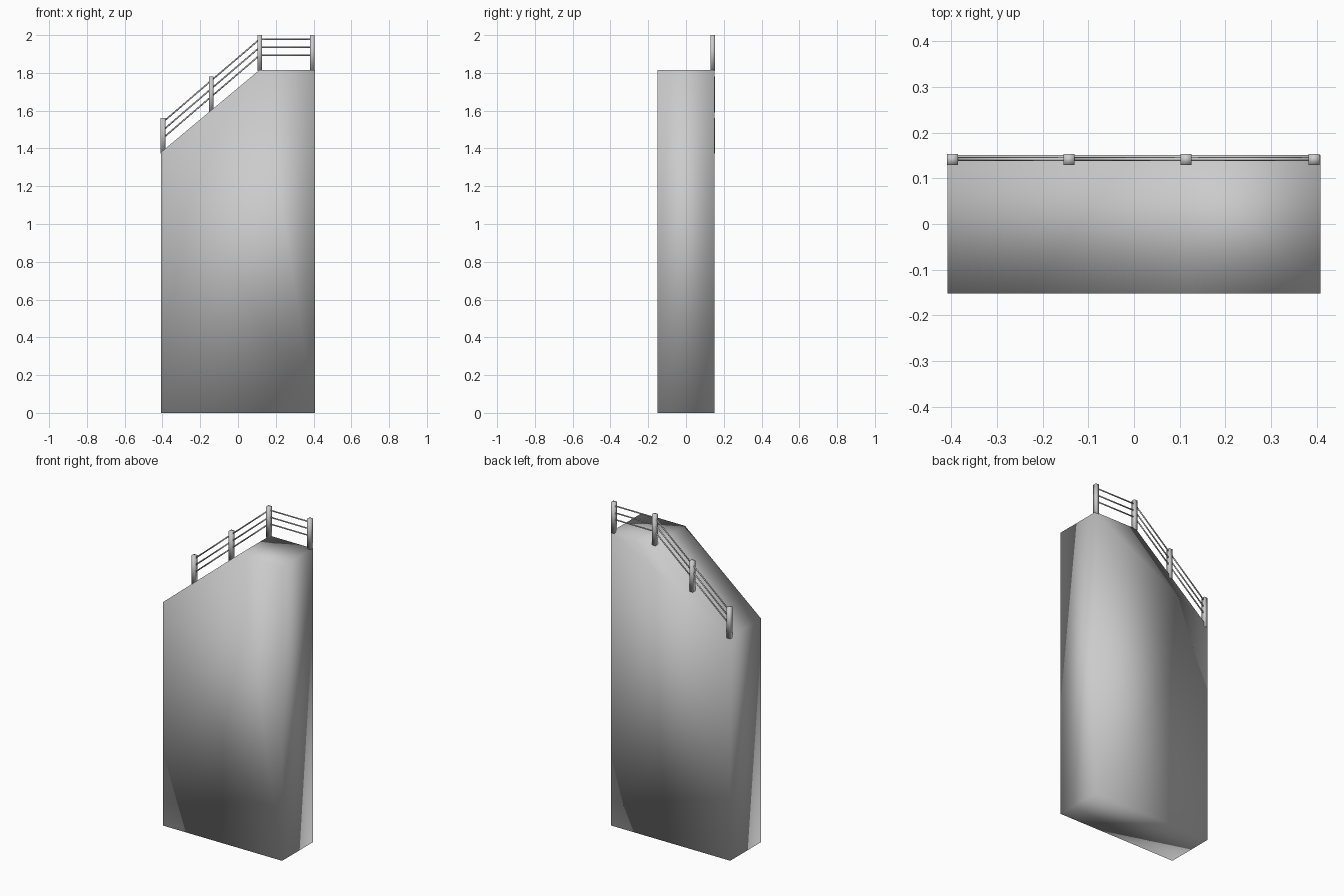
import bpy, bmesh
from mathutils import Vector

if "Cube" in bpy.data.objects:
    bpy.data.objects.remove(bpy.data.objects["Cube"])


def finish(bm, name):
    bmesh.ops.recalc_face_normals(bm, faces=bm.faces)
    mesh = bpy.data.meshes.new(name)
    bm.to_mesh(mesh)
    bm.free()
    obj = bpy.data.objects.new(name, mesh)
    bpy.context.collection.objects.link(obj)
    # The whole model is smooth shaded, even across its corners
    mesh.shade_smooth()
    return obj


def prism(name, profile, y0, y1):
    """Extrude an x-z profile along y."""
    bm = bmesh.new()
    face = bm.faces.new([bm.verts.new((x, y0, z)) for x, z in profile])
    ext = bmesh.ops.extrude_face_region(bm, geom=[face])["geom"]
    verts = [v for v in ext if isinstance(v, bmesh.types.BMVert)]
    bmesh.ops.translate(bm, verts=verts, vec=(0, y1 - y0, 0))
    return finish(bm, name)


def rod(name, a, b, radius):
    """Thin round bar between two points."""
    a, b = Vector(a), Vector(b)
    bm = bmesh.new()
    bmesh.ops.create_cone(bm, cap_ends=True, segments=8, radius1=radius,
                          radius2=radius, depth=(b - a).length)
    obj = finish(bm, name)
    obj.location = (a + b) / 2
    obj.rotation_euler = (b - a).to_track_quat('Z', 'Y').to_euler()
    return obj


# Solid wall block with sloped and flat top
prism("stair_wall", [(-0.408, 0), (0.408, 0), (0.408, 1.815),
                     (0.113, 1.815), (-0.408, 1.38)], -0.152, 0.151)

# Railing posts, following the slope: (x, top z)
posts = [(-0.397, 1.562), (-0.142, 1.781), (0.114, 2.0), (0.394, 2.0)]
W, H = 0.012, 0.19
for i, (x, top) in enumerate(posts):
    prism(f"railing_post_{i + 1}", [(x - W, top - H), (x + W, top - H),
                                    (x + W, top), (x - W, top)], 0.129, 0.153)

# Three rails between each pair of posts
for i, ((xa, za), (xb, zb)) in enumerate(zip(posts, posts[1:])):
    for j, drop in enumerate((0.022, 0.065, 0.107)):
        rod(f"rail_{i + 1}_{j + 1}", (xa, 0.142, za - drop),
            (xb, 0.142, zb - drop), 0.004)
